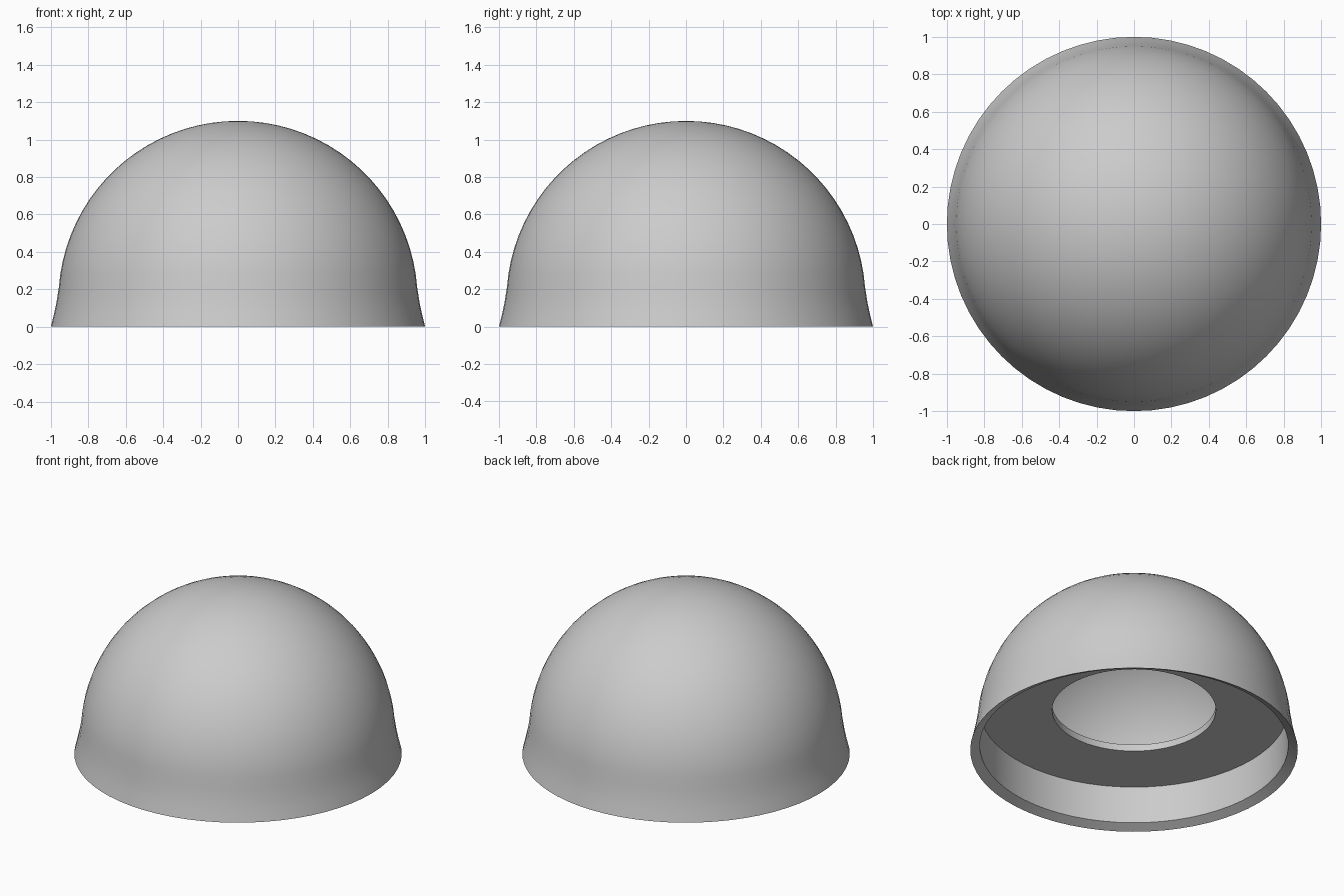
import bpy, bmesh
from math import sin, cos, pi, asin, radians

cube = bpy.data.objects.get("Cube")
if cube:
    bpy.data.objects.remove(cube, do_unlink=True)

SEGMENTS = 64
CENTRE_Z = 0.14          # centre of the dome sphere
OUTER_R, INNER_R = 0.96, 0.92

grey = bpy.data.materials.new("light grey")
grey.use_nodes = True
colour = (0.6, 0.6, 0.6, 1)
grey.diffuse_color = colour
grey.node_tree.nodes["Principled BSDF"].inputs["Base Color"].default_value = colour


def arc(radius, z_low, steps):
    """Profile points from the apex down to height z_low."""
    end = pi / 2 - asin((z_low - CENTRE_Z) / radius)
    return [(radius * sin(end * i / steps), CENTRE_Z + radius * cos(end * i / steps))
            for i in range(steps + 1)]


def lathe(name, profile, closed):
    """Revolve a list of (radius, z) points about the z axis."""
    bm = bmesh.new()
    verts = [bm.verts.new((r, 0, z)) for r, z in profile]
    pairs = list(zip(verts, verts[1:]))
    if closed:
        pairs.append((verts[-1], verts[0]))
    edges = [bm.edges.new(p) for p in pairs]
    bmesh.ops.spin(bm, geom=verts + edges, cent=(0, 0, 0), axis=(0, 0, 1),
                   angle=2 * pi, steps=SEGMENTS, use_duplicate=False)
    bmesh.ops.remove_doubles(bm, verts=bm.verts[:], dist=0.0005)
    bmesh.ops.recalc_face_normals(bm, faces=bm.faces[:])
    mesh = bpy.data.meshes.new(name)
    bm.to_mesh(mesh)
    bm.free()
    mesh.materials.append(grey)
    obj = bpy.data.objects.new(name, mesh)
    bpy.context.collection.objects.link(obj)
    bpy.ops.object.select_all(action='DESELECT')
    obj.select_set(True)
    bpy.context.view_layer.objects.active = obj
    bpy.ops.object.shade_smooth_by_angle(angle=radians(30))
    return obj


# Hollow dome: outer skin, flared skirt, bevelled rim, inner wall, inner skin
flare = [(0.964, 0.17), (0.97, 0.13), (0.984, 0.065), (1.0, 0.0)]
inner_wall = [(0.942, 0.03), (0.94, 0.3)]
lathe("dome_shell",
      arc(OUTER_R, 0.21, 20) + flare + inner_wall + arc(INNER_R, 0.3, 18)[::-1],
      closed=False)

# Recessed plate with a round opening in the middle
lathe("base_plate", [(0.5, 0.28), (0.94, 0.28), (0.94, 0.325), (0.5, 0.325)], closed=True)
